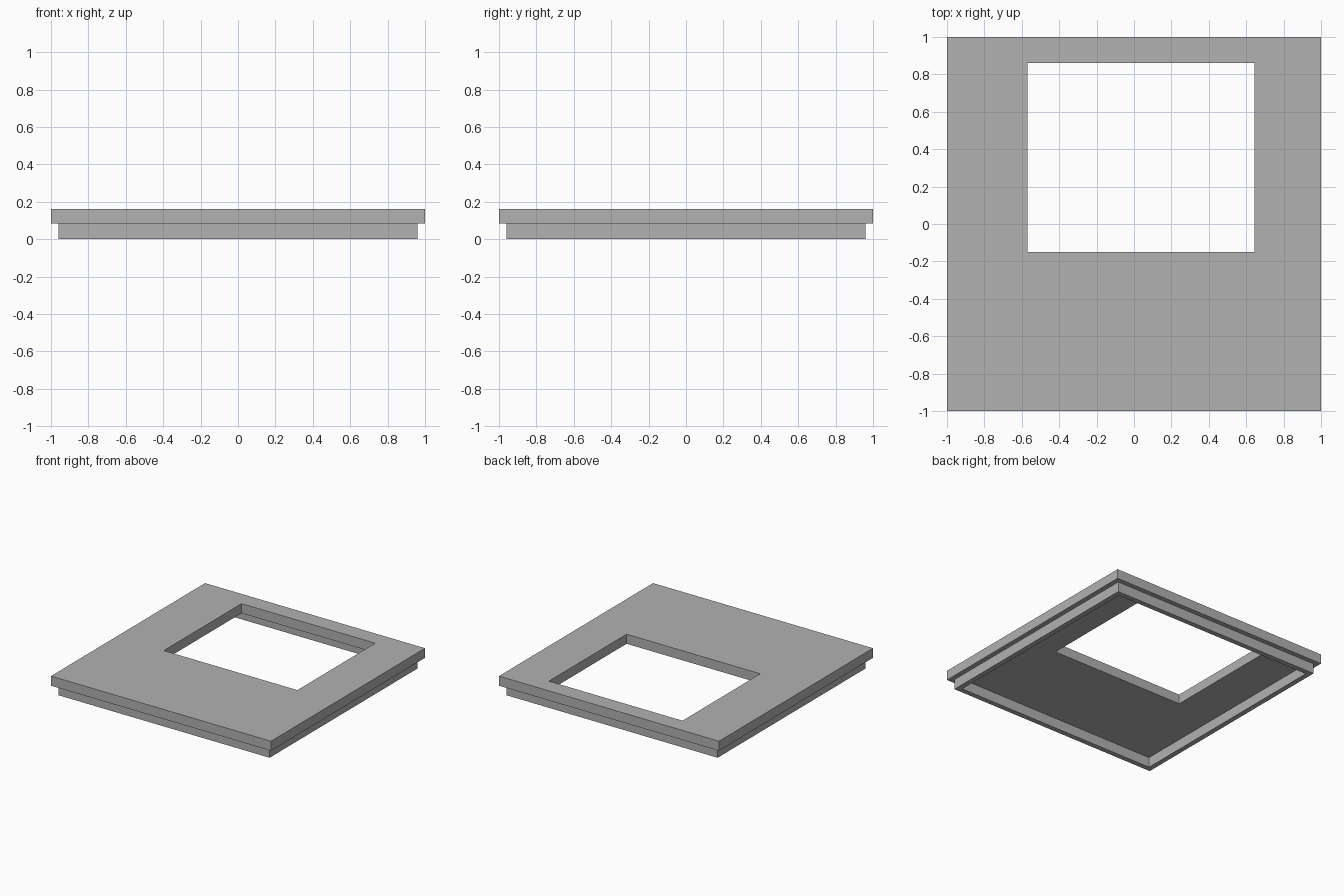
import bpy
import bmesh

cube = bpy.data.objects.get("Cube")
if cube:
    bpy.data.objects.remove(cube, do_unlink=True)

# Single grey finish
grey = bpy.data.materials.new("light_grey")
grey.use_nodes = True
colour = (0.445, 0.445, 0.445, 1)
grey.diffuse_color = colour
grey.node_tree.nodes["Principled BSDF"].inputs["Base Color"].default_value = colour


def rectangle(x0, x1, y0, y1):
    return [(x0, y0), (x1, y0), (x1, y1), (x0, y1)]


def make_frame(name, outer, inner, bottom, top):
    """Flat rectangular ring between two outlines, with square walls."""
    bm = bmesh.new()

    def loop(outline, z):
        return [bm.verts.new((x, y, z)) for x, y in outline]

    # Cross-section corners, swept around the four sides
    rings = [loop(outer, bottom), loop(outer, top), loop(inner, top), loop(inner, bottom)]
    for a, b in zip(rings, rings[1:] + rings[:1]):
        for i in range(4):
            j = (i + 1) % 4
            bm.faces.new((a[i], a[j], b[j], b[i]))
    bmesh.ops.recalc_face_normals(bm, faces=bm.faces)
    mesh = bpy.data.meshes.new(name)
    bm.to_mesh(mesh)
    bm.free()
    mesh.materials.append(grey)
    obj = bpy.data.objects.new(name, mesh)
    bpy.context.collection.objects.link(obj)
    return obj


def square(half):
    return rectangle(-half, half, -half, half)


STEP, TOP = 0.083, 0.162

# Top plate with its off-centre opening
make_frame("top_plate", square(1), rectangle(-0.57, 0.645, -0.15, 0.86), STEP, TOP)

# Inset skirt under the plate
make_frame("lower_rim", square(0.96), square(0.918), 0, STEP)
